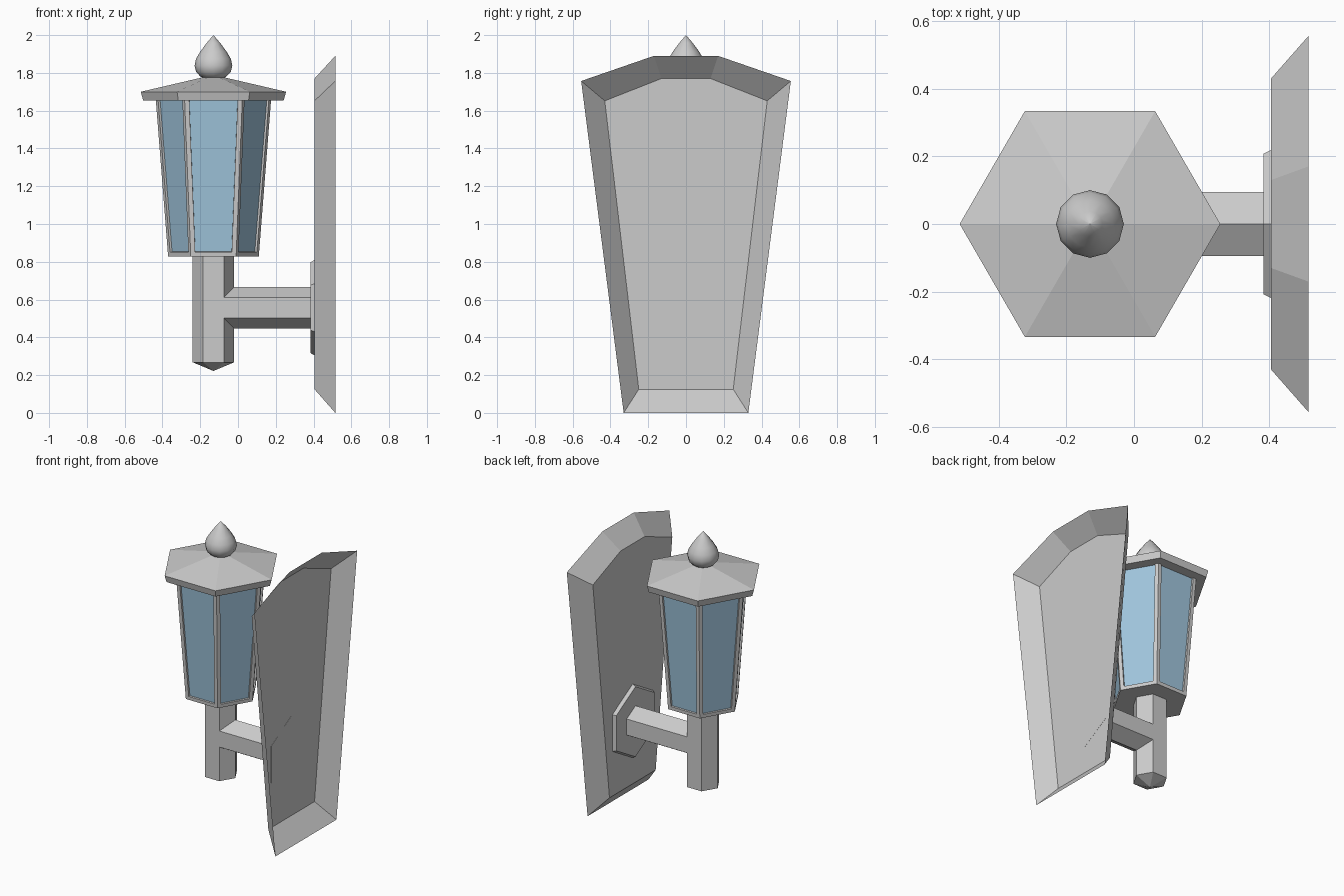
import bpy, bmesh
from math import sin, cos, pi
from mathutils import Vector

if "Cube" in bpy.data.objects:
    bpy.data.objects.remove(bpy.data.objects["Cube"])

CX = -0.13     # lantern axis
ARM_Z = 0.557  # arm axis height


def ring_z(r, z, n=6):
    return [(CX + r * cos(2 * pi * i / n), r * sin(2 * pi * i / n), z) for i in range(n)]


def ring_x(r, x, n=6):
    return [(x, r * sin(2 * pi * i / n), ARM_Z + r * cos(2 * pi * i / n)) for i in range(n)]


def loft(name, sections, cap_start=True, cap_end=True):
    """Skin a stack of equal-length sections, with optional end caps."""
    bm = bmesh.new()
    rows = [[bm.verts.new(Vector(p)) for p in s] for s in sections]
    n = len(rows[0])
    for a, b in zip(rows, rows[1:]):
        for i in range(n):
            j = (i + 1) % n
            bm.faces.new((a[i], a[j], b[j], b[i]))
    if cap_start:
        bm.faces.new(rows[0][::-1])
    if cap_end:
        bm.faces.new(rows[-1])
    bmesh.ops.remove_doubles(bm, verts=bm.verts, dist=1e-5)
    bmesh.ops.recalc_face_normals(bm, faces=bm.faces)
    me = bpy.data.meshes.new(name)
    bm.to_mesh(me)
    bm.free()
    ob = bpy.data.objects.new(name, me)
    bpy.context.collection.objects.link(ob)
    return ob


def plate_outline(x, half):
    return [(x, y, z) for y, z in half] + [(x, -y, z) for y, z in reversed(half)]


# Wall plate: bevelled shell, open at the back
loft("wall_plate", [
    plate_outline(0.405, [(0.25, 0.125), (0.43, 1.652), (0.13, 1.77)]),
    plate_outline(0.515, [(0.33, 0.0), (0.555, 1.757), (0.17, 1.89)]),
], cap_end=False)

# Hexagonal mount, arm and post
loft("arm_mount", [ring_x(0.24, 0.383), ring_x(0.253, 0.406)])
loft("arm", [ring_x(0.11, CX), ring_x(0.11, 0.39)])
loft("post", [ring_z(0.0001, 0.222), ring_z(0.11, 0.268), ring_z(0.11, 0.84)])

# Lantern body with recessed glass panels
body = loft("lantern_body", [ring_z(0.24, 0.828), ring_z(0.307, 1.68)])
glass = bpy.data.materials.new("glass")
glass.diffuse_color = (0.35, 0.56, 0.72, 1)
glass.use_nodes = True
glass.node_tree.nodes["Principled BSDF"].inputs["Base Color"].default_value = glass.diffuse_color
frame = bpy.data.materials.new("frame")
frame.diffuse_color = (0.8, 0.8, 0.8, 1)
frame.use_nodes = True
frame.node_tree.nodes["Principled BSDF"].inputs["Base Color"].default_value = frame.diffuse_color
body.data.materials.append(frame)
body.data.materials.append(glass)
bm = bmesh.new()
bm.from_mesh(body.data)
panes = [f for f in bm.faces if len(f.verts) == 4]
bmesh.ops.inset_individual(bm, faces=panes, thickness=0.024, use_even_offset=True)
bmesh.ops.inset_individual(bm, faces=panes, thickness=0.001, depth=-0.012)
for f in panes:
    f.material_index = 1
bm.to_mesh(body.data)
bm.free()

# Roof with a slanted rim
loft("roof", [ring_z(0.372, 1.655), ring_z(0.385, 1.70), ring_z(0.05, 1.778)])

# Teardrop finial
profile = [(0.04, 1.765), (0.07, 1.782), (0.092, 1.805), (0.1, 1.838), (0.092, 1.875),
           (0.07, 1.912), (0.037, 1.957), (0.0001, 2.0)]
finial = loft("finial", [ring_z(r, z, 12) for r, z in profile])
for p in finial.data.polygons:
    p.use_smooth = True
